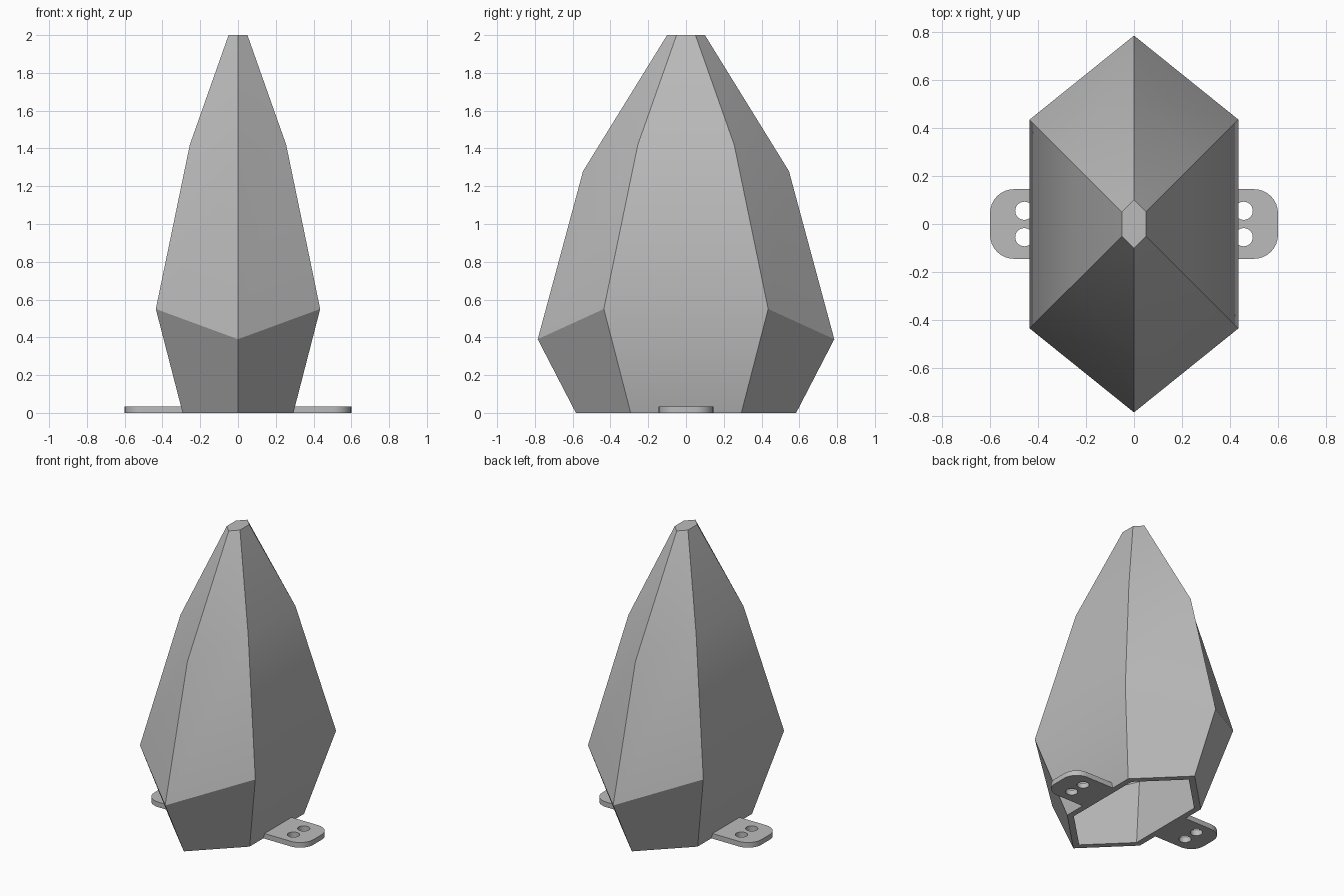
import bpy, bmesh, math

if "Cube" in bpy.data.objects:
    bpy.data.objects.remove(bpy.data.objects["Cube"])

grey = bpy.data.materials.new("light grey")
grey.diffuse_color = (0.5, 0.5, 0.5, 1)
grey.use_nodes = True
grey.node_tree.nodes["Principled BSDF"].inputs["Base Color"].default_value = grey.diffuse_color


def make_object(name, bm):
    bmesh.ops.recalc_face_normals(bm, faces=bm.faces)
    mesh = bpy.data.meshes.new(name)
    bm.to_mesh(mesh)
    bm.free()
    mesh.materials.append(grey)
    ob = bpy.data.objects.new(name, mesh)
    bpy.context.collection.objects.link(ob)
    bpy.ops.object.select_all(action='DESELECT')
    ob.select_set(True)
    bpy.context.view_layer.objects.active = ob
    bpy.ops.object.shade_smooth_by_angle(angle=math.radians(30))
    return ob


def hex_ring(bm, side, side_z, tip, tip_z, inset=0.0):
    """Six-sided ring: four side corners and a front and back tip."""
    x, y, t = side - inset, side - 0.41 * inset, tip - 1.41 * inset
    pts = [(x, -y, side_z), (x, y, side_z), (0, t, tip_z),
           (-x, y, side_z), (-x, -y, side_z), (0, -t, tip_z)]
    return [bm.verts.new(p) for p in pts]


def loft(bm, rings):
    for a, b in zip(rings, rings[1:]):
        for i in range(6):
            j = (i + 1) % 6
            bm.faces.new((a[i], a[j], b[j], b[i]))


# Hollow faceted shell, open underneath
WALL = 0.04
levels = [(0.293, 0, 0.583, 0), (0.435, 0.55, 0.785, 0.39),
          (0.255, 1.42, 0.545, 1.28), (0.05, 2, 0.1, 2)]
bm = bmesh.new()
outer = [hex_ring(bm, *l) for l in levels]
inner = [hex_ring(bm, *l, inset=WALL) for l in levels[:3]]
inner.append(hex_ring(bm, 0.025, 1.94, 0.06, 1.94))
loft(bm, outer)
loft(bm, inner)
loft(bm, [outer[0], inner[0]])   # bottom rim
bm.faces.new(outer[-1])          # small flat top
bm.faces.new(inner[-1])
make_object("faceted_shell", bm)


# Mounting tabs with rounded outer corners and two screw holes
def arc(cx, cy, r, a0, a1, n):
    return [(cx + r * math.cos(math.radians(a0 + (a1 - a0) * i / n)),
             cy + r * math.sin(math.radians(a0 + (a1 - a0) * i / n)))
            for i in range(n + 1)]


def make_tab(name, s):
    outline = ([(0.27, -0.145)] + arc(0.5, -0.045, 0.1, -90, 0, 8)
               + arc(0.5, 0.045, 0.1, 0, 90, 8) + [(0.27, 0.145)])
    holes = [arc(0.457, y, 0.038, 0, 360, 24)[:-1] for y in (-0.055, 0.055)]
    bm = bmesh.new()
    edges = []
    for loop in [outline] + holes:
        vs = [bm.verts.new((s * x, y, 0)) for x, y in loop]
        edges += [bm.edges.new((vs[i - 1], vs[i])) for i in range(len(vs))]
    bmesh.ops.triangle_fill(bm, use_beauty=True, use_dissolve=False, edges=edges)
    ext = bmesh.ops.extrude_face_region(bm, geom=bm.faces[:], use_keep_orig=True)
    top = [v for v in ext["geom"] if isinstance(v, bmesh.types.BMVert)]
    bmesh.ops.translate(bm, verts=top, vec=(0, 0, 0.035))
    make_object(name, bm)


make_tab("right_mounting_tab", 1)
make_tab("left_mounting_tab", -1)
